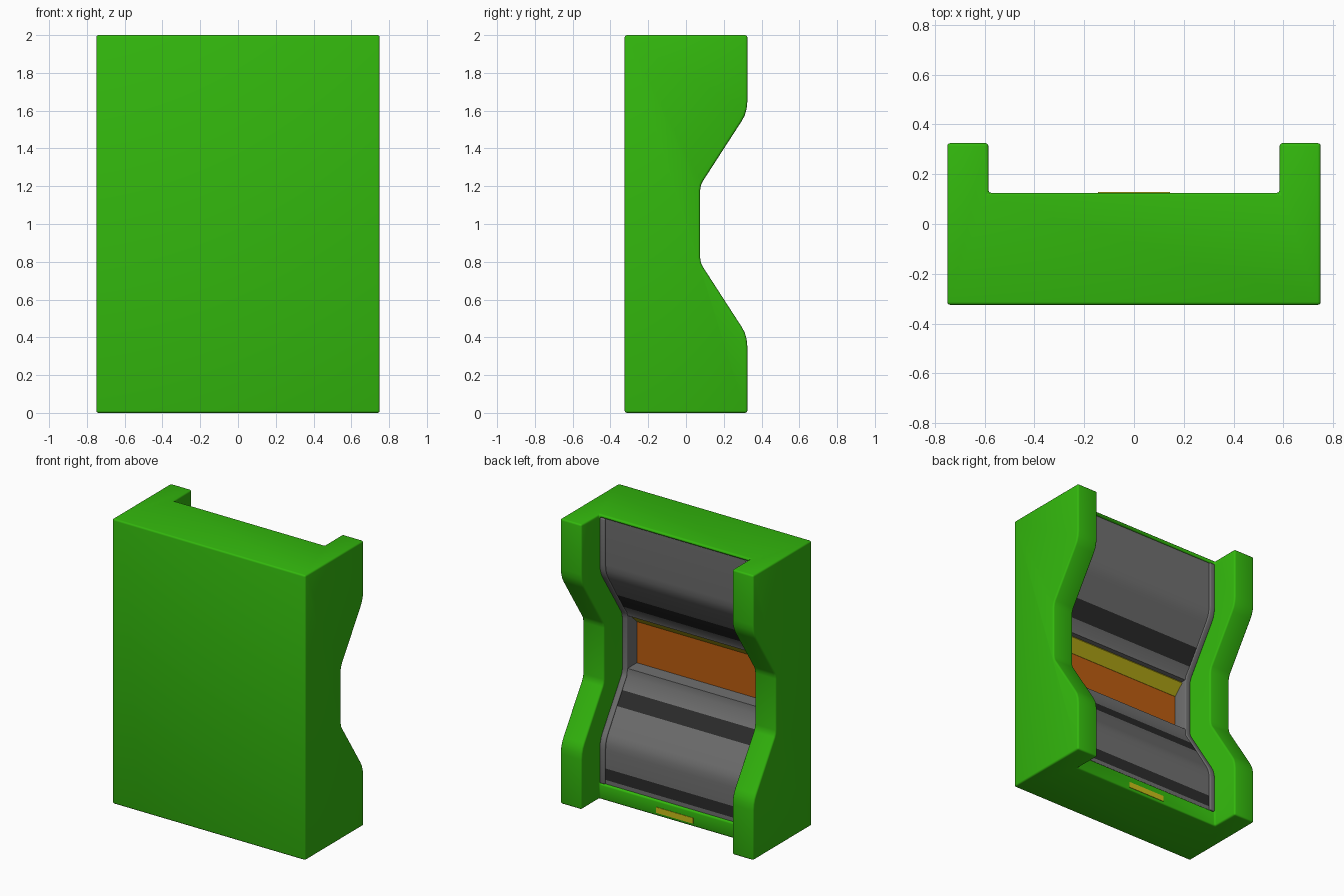
import bpy, bmesh

if "Cube" in bpy.data.objects:
    bpy.data.objects.remove(bpy.data.objects["Cube"])


def material(name, rgb):
    m = bpy.data.materials.new(name)
    m.diffuse_color = (*rgb, 1)
    m.use_nodes = True
    m.node_tree.nodes["Principled BSDF"].inputs["Base Color"].default_value = m.diffuse_color
    return m


GREEN = material("green", (0.033, 0.48, 0.004))
GREY = material("grey", (0.16, 0.16, 0.16))
DARK = material("dark_grey", (0.025, 0.025, 0.025))
ORANGE = material("orange", (0.5, 0.11, 0.005))
YELLOW = material("yellow", (0.6, 0.52, 0.01))


def extrude(name, pts, x0, x1, mat, dark=()):
    """Extrude a (y, z) outline along x; faces in the dark z bands get the dark material."""
    bm = bmesh.new()
    a = [bm.verts.new((x0, y, z)) for y, z in pts]
    b = [bm.verts.new((x1, y, z)) for y, z in pts]
    bm.faces.new(a)
    bm.faces.new(b[::-1])
    n = len(pts)
    for i in range(n):
        j = (i + 1) % n
        f = bm.faces.new((a[i], b[i], b[j], a[j]))
        mid = (pts[i][1] + pts[j][1]) / 2
        if any(lo < mid < hi for lo, hi in dark) and min(pts[i][0], pts[j][0]) > -0.2:
            f.material_index = 1
    bmesh.ops.recalc_face_normals(bm, faces=bm.faces)
    me = bpy.data.meshes.new(name)
    bm.to_mesh(me)
    bm.free()
    me.materials.append(mat)
    me.materials.append(DARK)
    ob = bpy.data.objects.new(name, me)
    bpy.context.collection.objects.link(ob)
    return ob


def finish(ob, bevel=0.0):
    """Bevel, bake the modifiers and smooth by angle."""
    if bevel:
        m = ob.modifiers.new("bevel", "BEVEL")
        m.width, m.segments = bevel, 3
        m.limit_method, m.angle_limit = "ANGLE", 0.8
    bpy.context.view_layer.update()
    dg = bpy.context.evaluated_depsgraph_get()
    me = bpy.data.meshes.new_from_object(ob.evaluated_get(dg))
    ob.modifiers.clear()
    ob.data = me
    bpy.ops.object.select_all(action="DESELECT")
    ob.select_set(True)
    bpy.context.view_layer.objects.active = ob
    bpy.ops.object.shade_smooth_by_angle(angle=0.6)


# Waisted rear outline, lower half then mirrored about z = 1
lower = [(0.325, 0.35), (0.321, 0.39), (0.311, 0.425), (0.295, 0.455),
         (0.088, 0.775), (0.079, 0.795), (0.075, 0.82)]
wave = lower + [(y, 2 - z) for y, z in reversed(lower)]

# Green cabinet, hollowed between the side arms
body = extrude("cabinet_body", [(-0.325, 0), (0.325, 0)] + wave + [(0.325, 2), (-0.325, 2)],
               -0.75, 0.75, GREEN)
cut = extrude("hollow_cutter", [(0.5, -0.1), (0.125, -0.1), (0.125, 0.11), (-0.28, 0.11),
                                (-0.28, 1.975), (0.125, 1.975), (0.125, 2.1), (0.5, 2.1)],
              -0.585, 0.585, GREEN)
cut.hide_render = True
mod = body.modifiers.new("hollow", "BOOLEAN")
mod.object, mod.operation, mod.solver = cut, "DIFFERENCE", "EXACT"
finish(body, 0.012)
bpy.data.objects.remove(cut)

# Grey rims beside the panel, forming the sides of the window
rim = [(-0.27, 0.112), (0.125, 0.112)] + [(y - 0.2, z) for y, z in wave] \
    + [(0.125, 1.973), (-0.27, 1.973)]
for side, s in (("left", -1), ("right", 1)):
    finish(extrude(side + "_rim", rim, s * 0.545, s * 0.585, GREY), 0.006)

# Grey rear panel with recessed window and dark bands
d = 0.212
panel = [(-0.27, 0.112), (0.113, 0.112), (0.113, 0.14), (0.113, 0.22)]
panel += [(y - d, z) for y, z in lower[:4]]
panel += [(-0.014, 0.61), (-0.072, 0.70), (-0.124, 0.78), (-0.13, 0.83),
          (-0.24, 0.83), (-0.24, 1.2), (-0.13, 1.2), (-0.124, 1.225),
          (-0.085, 1.28), (-0.014, 1.39)]
panel += [(y - d, 2 - z) for y, z in reversed(lower[:4])]
panel += [(0.113, 1.973), (-0.27, 1.973)]
finish(extrude("rear_panel", panel, -0.546, 0.546, GREY,
               dark=[(0.14, 0.22), (0.61, 0.70), (1.28, 1.39)]))

# Orange screen and yellow sloped light above it
finish(extrude("screen", [(-0.25, 0.825), (-0.234, 0.825), (-0.234, 1.125), (-0.25, 1.125)],
               -0.545, 0.545, ORANGE))
finish(extrude("light_strip", [(-0.245, 1.12), (-0.232, 1.12), (-0.16, 1.19), (-0.168, 1.202),
                               (-0.245, 1.202)], -0.545, 0.545, YELLOW))

# Small yellow slot at the foot
finish(extrude("foot_slot", [(0.1, 0.022), (0.128, 0.022), (0.128, 0.062), (0.1, 0.062)],
               -0.145, 0.145, YELLOW))
